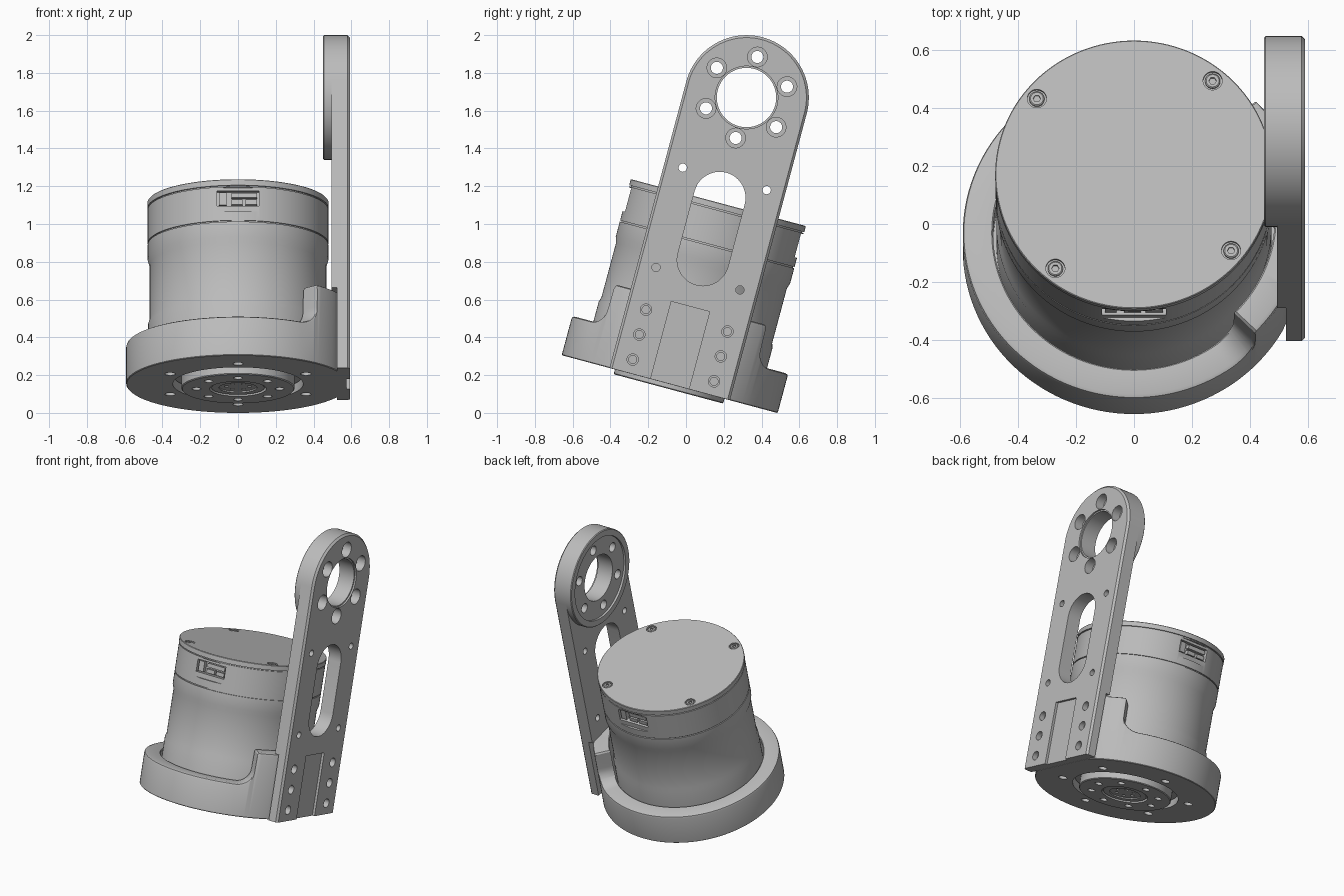
import bpy, bmesh
from math import sin, cos, radians, sqrt, pi
from mathutils import Matrix

cube = bpy.data.objects.get("Cube")
if cube:
    bpy.data.objects.remove(cube)

# One satin grey for the whole assembly
grey = bpy.data.materials.new("machined_grey")
grey.use_nodes = True
grey.diffuse_color = (0.5, 0.5, 0.5, 1)
grey.node_tree.nodes["Principled BSDF"].inputs["Base Color"].default_value = (0.5, 0.5, 0.5, 1)

# The assembly is modelled upright, then leaned back
LEAN = Matrix.Translation((0, -0.085, 0.157)) @ Matrix.Rotation(radians(-15), 4, 'X')
TO_X = Matrix.Rotation(radians(90), 4, 'Y')
parts = []


def lathe(bm, profile, at=Matrix(), n=32, angles=None, closed=False):
    """Spin (radius, height) points; profile may be a function of the angle in degrees."""
    angles = angles or [360 * i / n for i in range(n)]
    rings = []
    for a in angles:
        pts = profile(a) if callable(profile) else profile
        c, s = cos(radians(a)), sin(radians(a))
        rings.append([bm.verts.new(at @ Matrix.Translation((r * c, r * s, h)).translation)
                      for r, h in pts])
    m = len(rings[0])
    for i, ring in enumerate(rings):
        nxt = rings[(i + 1) % len(rings)]
        for j in range(m if closed else m - 1):
            k = (j + 1) % m
            bm.faces.new((ring[j], nxt[j], nxt[k], ring[k]))
    bmesh.ops.remove_doubles(bm, verts=bm.verts, dist=1e-5)


def box(bm, x0, x1, y0, y1, z0, z1):
    mat = Matrix.Translation(((x0 + x1) / 2, (y0 + y1) / 2, (z0 + z1) / 2))
    bmesh.ops.create_cube(bm, size=1, matrix=mat @ Matrix.Diagonal((x1 - x0, y1 - y0, z1 - z0, 1)))


def x_bore(bm, y, z, profile, n=32):
    """Round bore along x; profile heights are x positions."""
    lathe(bm, profile, Matrix.Translation((0, y, z)) @ TO_X, n)


def pin(r, h0, h1):
    return [(0, h0), (r, h0), (r, h1), (0, h1)]


def stepped(r0, r1, x):
    """Through bore of radius r0 that widens to r1 beyond x."""
    return [(0, 0.4), (r0, 0.4), (r0, x), (r1, x), (r1, 0.7), (0, 0.7)]


def make(name, bm):
    bm.normal_update()
    bmesh.ops.recalc_face_normals(bm, faces=bm.faces)
    # A closed part must enclose a positive volume
    if bm.calc_volume(signed=True) < 0:
        bmesh.ops.reverse_faces(bm, faces=bm.faces)
    mesh = bpy.data.meshes.new(name)
    bm.to_mesh(mesh)
    bm.free()
    mesh.materials.append(grey)
    obj = bpy.data.objects.new(name, mesh)
    bpy.context.collection.objects.link(obj)
    parts.append(obj)
    return obj


def cut(obj, bm):
    """Subtract the cutter mesh and discard it."""
    cutter = make("cutter", bm)
    parts.remove(cutter)
    cutter.hide_render = True
    mod = obj.modifiers.new("cut", 'BOOLEAN')
    mod.operation, mod.solver, mod.object = 'DIFFERENCE', 'EXACT', cutter
    bpy.context.view_layer.objects.active = obj
    bpy.ops.object.modifier_apply(modifier=mod.name)
    bpy.data.objects.remove(cutter)


def around(r, start, count):
    return [(r * cos(radians(start + 360 * i / count)), r * sin(radians(start + 360 * i / count)))
            for i in range(count)]


# Motor: stepped drum with output flange below and seams near the top
bm = bmesh.new()
lathe(bm, [(0, -0.018), (0.10, -0.018), (0.10, -0.025), (0.14, -0.025), (0.14, -0.015),
           (0.15, -0.015), (0.15, -0.031), (0.295, -0.031), (0.30, -0.026), (0.30, 0.04),
           (0.34, 0.04), (0.34, 0.065), (0.476, 0.065), (0.476, 0.32), (0.468, 0.345),
           (0.468, 0.645), (0.478, 0.675), (0.478, 0.758), (0.47, 0.758), (0.47, 0.765),
           (0.478, 0.765), (0.478, 0.95), (0.47, 0.95), (0.47, 0.957), (0.48, 0.957),
           (0.48, 0.987), (0.477, 0.99), (0, 0.99)], n=128)
motor = make("motor_drum", bm)

bm = bmesh.new()
lid_screws = around(0.432, 51, 4)
for x, y in lid_screws:
    lathe(bm, pin(0.033, 0.978, 1.05), Matrix.Translation((x, y, 0)))
for x, y in around(0.22, 0, 8):
    lathe(bm, pin(0.024, -0.1, 0.02), Matrix.Translation((x, y, 0)), 20)
for x, y in around(0.06, 0, 6):
    lathe(bm, pin(0.012, -0.1, 0.01), Matrix.Translation((x, y, 0)), 12)
cut(motor, bm)

# Flats on both ends of the drum, then the connector pockets
for depth, half, z0, z1 in ((0.465, 0.14, 0.815, 0.945), (0.43, 0.11, 0.848, 0.93)):
    bm = bmesh.new()
    for s in (-1, 1):
        lo, hi = sorted((s * depth, s * 0.6))
        box(bm, -half, half, lo, hi, z0, z1)
    cut(motor, bm)

# Connector blocks in the pockets
bm = bmesh.new()
for s in (-1, 1):
    lo, hi = sorted((s * 0.42, s * 0.458))
    for x0, x1, z0, z1 in ((-0.10, -0.06, 0.855, 0.923), (-0.035, 0.025, 0.857, 0.883),
                           (0.04, 0.10, 0.857, 0.883), (-0.035, 0.10, 0.895, 0.921)):
        a, b = sorted((-s * x0, -s * x1))
        box(bm, a, b, lo, hi, z0, z1)
make("connectors", bm)

# Lid screws with hexagonal sockets
bm = bmesh.new()
for x, y in lid_screws:
    lathe(bm, [(0, 0.97), (0.026, 0.97), (0.026, 0.986), (0.022, 0.989), (0, 0.989)],
          Matrix.Translation((x, y, 0)), 24)
screws = make("lid_screws", bm)
bm = bmesh.new()
for x, y in lid_screws:
    lathe(bm, pin(0.013, 0.979, 1.0), Matrix.Translation((x, y, 0)), 6)
cut(screws, bm)


# Base cup: low ring rising to a saddle on the plate side
def rim_height(a):
    a = abs(a)
    if a < 45:
        return 0.43 if a <= 44 else 0.42
    t = min((a - 45) / 11, 1)
    return 0.31 - 0.1 * sqrt(1 - (1 - t) ** 2)


def cup(a):
    h = rim_height(a)
    return [(0.345, 0.06), (0.345, -0.005), (0.588, -0.005), (0.592, -0.001), (0.592, h - 0.016),
            (0.588, h - 0.005), (0.577, h), (0.492, h), (0.487, h - 0.005), (0.487, 0.06)]


steps = set(range(-180, 180, 3))
for s in (-1, 1):
    steps |= {s * v for v in (44, 44.7, 45, 45.2, 45.7, 46.5, 47.5, 49, 50, 52, 53, 55, 56)}
bm = bmesh.new()
lathe(bm, cup, angles=sorted(steps), closed=True)
for v in bm.verts:
    v.co.x = min(v.co.x, 0.525)
base = make("base_cup", bm)
bm = bmesh.new()
for x, y in around(0.415, 90, 6):
    lathe(bm, pin(0.028, -0.1, 0.04), Matrix.Translation((x, y, 0)), 24)
cut(base, bm)

# Side plate: round-topped slab with a chamfered outer edge
TOP, W, FOOT = 1.566, 0.33, -0.004
bm = bmesh.new()
loops = []
for x, w in ((0.495, W), (0.579, W), (0.592, W - 0.013)):
    pts = [(-w * cos(pi * i / 48), TOP + w * sin(pi * i / 48)) for i in range(49)]
    pts = [(-w, FOOT)] + pts + [(w, FOOT)]
    loops.append([bm.verts.new((x, y, z)) for y, z in pts])
for a, b in zip(loops, loops[1:]):
    for i in range(len(a)):
        bm.faces.new((a[i - 1], a[i], b[i], b[i - 1]))
bm.faces.new(loops[0])
bm.faces.new(loops[-1])
plate = make("side_plate", bm)

# Boss ring behind the round end, with a recessed inner face
bm = bmesh.new()
lathe(bm, [(0.157, 0.465), (0.285, 0.465), (0.285, 0.45), (0.325, 0.45), (W, 0.455),
           (W, 0.496), (0.157, 0.496)], Matrix.Translation((0, 0, TOP)) @ TO_X, 96, closed=True)
boss = make("boss_ring", bm)

bolt_circle = around(0.222, 90, 6)
bm = bmesh.new()
for y, z in bolt_circle:
    x_bore(bm, y, TOP + z, pin(0.032, 0.4, 0.55))
cut(boss, bm)

# Plate eye with a stepped mouth
bm = bmesh.new()
x_bore(bm, 0, TOP, stepped(0.157, 0.166, 0.58), 96)
cut(plate, bm)

# Plate bores: bolt circle, dowel holes and screw pockets
bm = bmesh.new()
for y, z in bolt_circle:
    x_bore(bm, y, TOP + z, stepped(0.032, 0.052, 0.53))
for y in (-0.23, 0.23):
    for z in (0.573, 1.12):
        x_bore(bm, y, z, pin(0.022, 0.4, 0.7), 24)
    for z in (0.07, 0.207, 0.343):
        x_bore(bm, y * 0.97, z, stepped(0.021, 0.03, 0.555), 24)
cut(plate, bm)

# Long slot
bm = bmesh.new()
ends = [(0.137 * cos(pi * i / 24), 1.017 + 0.137 * sin(pi * i / 24)) for i in range(25)]
ends += [(-y, 0.676 + 1.017 - z) for y, z in ends]
rims = [[bm.verts.new((x, y, z)) for y, z in ends] for x in (0.4, 0.7)]
for i in range(len(ends)):
    bm.faces.new((rims[0][i - 1], rims[0][i], rims[1][i], rims[1][i - 1]))
for rim in rims:
    bm.faces.new(rim)
cut(plate, bm)

# Shallow outer channel and the relief that seats on the base
bm = bmesh.new()
box(bm, 0.575, 0.7, -0.105, 0.105, -0.1, 0.42)
box(bm, 0.4, 0.525, -0.5, 0.5, -0.1, 0.435)
cut(plate, bm)

for obj in parts:
    obj.data.transform(LEAN)
    bpy.ops.object.select_all(action='DESELECT')
    obj.select_set(True)
    bpy.context.view_layer.objects.active = obj
    bpy.ops.object.shade_smooth_by_angle(angle=radians(30))
